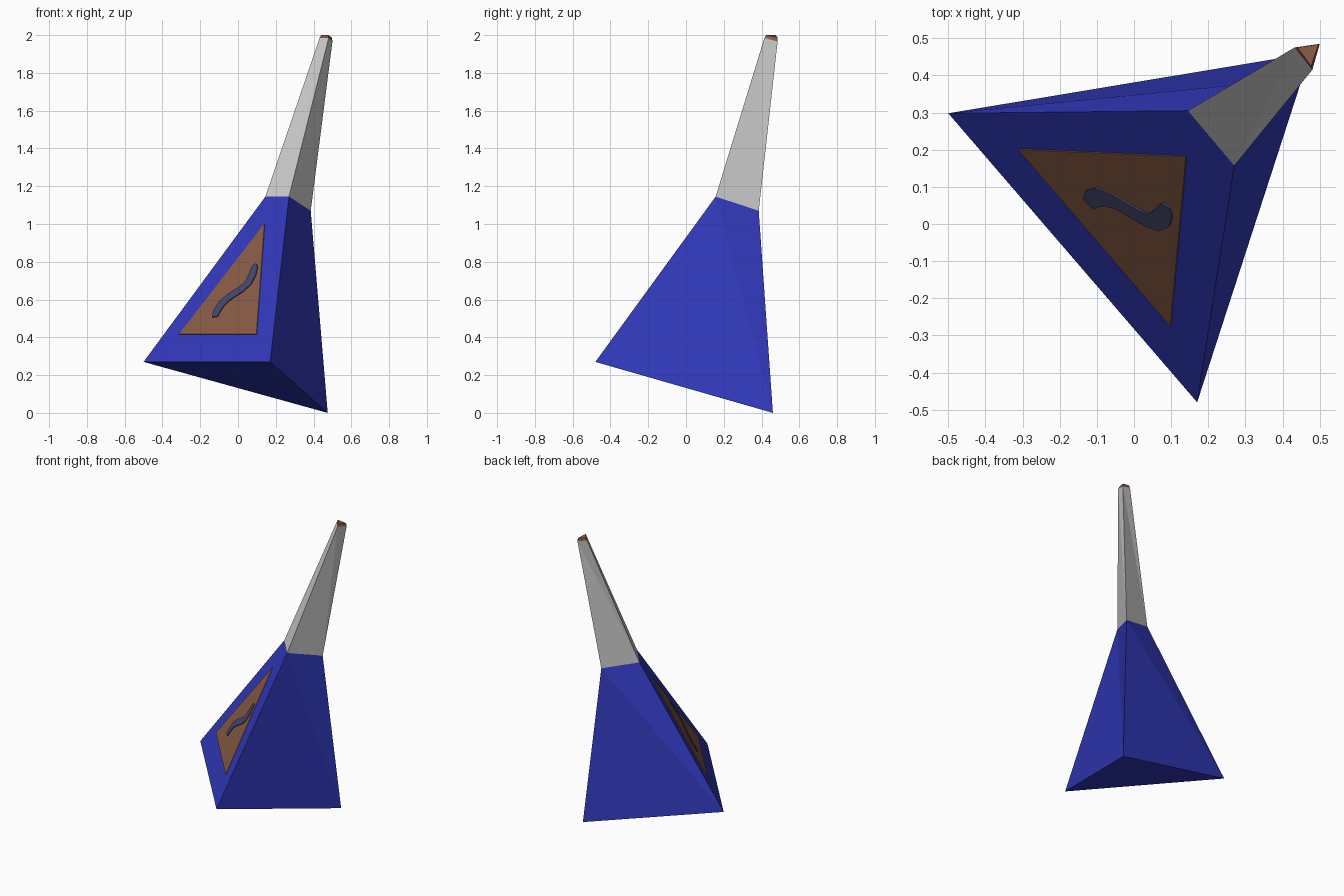
import bpy, bmesh
from mathutils import Vector

if "Cube" in bpy.data.objects:
    bpy.data.objects.remove(bpy.data.objects["Cube"])


def material(name, rgb):
    m = bpy.data.materials.new(name)
    lin = [(c / 255 / 12.92) if c < 11 else ((c / 255 + 0.055) / 1.055) ** 2.4 for c in rgb]
    m.diffuse_color = (*lin, 1)
    m.use_nodes = True
    m.node_tree.nodes["Principled BSDF"].inputs["Base Color"].default_value = m.diffuse_color
    return m


blue = material("royal blue", (50, 58, 190))
grey = material("light grey", (212, 212, 212))
brown = material("clay brown", (138, 92, 70))
slate = material("slate blue", (70, 73, 112))


def add_object(name, bm, mat):
    bmesh.ops.recalc_face_normals(bm, faces=bm.faces)
    me = bpy.data.meshes.new(name)
    bm.to_mesh(me)
    bm.free()
    me.materials.append(mat)
    ob = bpy.data.objects.new(name, me)
    bpy.context.collection.objects.link(ob)


def loft(name, low, high, mat):
    """Closed solid between two outlines with the same number of points."""
    bm = bmesh.new()
    lo = [bm.verts.new(p) for p in low]
    hi = [bm.verts.new(p) for p in high]
    n = len(lo)
    bm.faces.new(lo)
    bm.faces.new(hi)
    for i in range(n):
        j = (i + 1) % n
        bm.faces.new((lo[i], lo[j], hi[j]))
        bm.faces.new((lo[i], hi[j], hi[i]))
    add_object(name, bm, mat)


# Triangular sections, ordered so the third side closes from back to left
base = [(0.475, 0.46, 0.0), (-0.5, 0.298, 0.27), (0.17, -0.48, 0.27)]
base = [base[1], base[0], base[2]]
waist = [(0.145, 0.305, 1.145), (0.385, 0.385, 1.07), (0.27, 0.157, 1.145)]
neck = [(0.432, 0.475, 1.985), (0.5, 0.485, 1.966), (0.48, 0.415, 1.985)]
tip = [(0.440, 0.475, 2.0), (0.497, 0.484, 1.988), (0.477, 0.425, 2.0)]

loft("body", base, waist, blue)
loft("neck", waist, neck, grey)
loft("tip_cap", neck, tip, brown)

# Plane of the decorated front-left face
A, B, a = Vector(base[0]), Vector(base[2]), Vector(waist[0])
normal = (B - A).cross(a - A).normalized()


def on_face(x, z, lift=0.0):
    """Point of the decorated face seen at x, z from the front."""
    y = A.y - (normal.x * (x - A.x) + normal.z * (z - A.z)) / normal.y
    return Vector((x, y, z)) + normal * lift


# Label triangle
label = [(-0.31, 0.415), (0.10, 0.415), (0.142, 1.0)]
loft("label", [on_face(x, z, -0.002) for x, z in label],
     [on_face(x, z, 0.004) for x, z in label], brown)

# Wavy stroke: centre line with half width, swept across the label
path = [(-0.118, 0.505, 0.020), (-0.108, 0.535, 0.028), (-0.085, 0.572, 0.030),
        (-0.05, 0.605, 0.026), (-0.01, 0.632, 0.025), (0.03, 0.658, 0.026),
        (0.06, 0.688, 0.029), (0.080, 0.728, 0.030), (0.09, 0.765, 0.024),
        (0.091, 0.782, 0.012)]
pts = [on_face(x, z) for x, z, w in path]
left, right = [], []
for i, p in enumerate(pts):
    along = (pts[min(i + 1, len(pts) - 1)] - pts[max(i - 1, 0)]).normalized()
    side = normal.cross(along) * path[i][2]
    left.append(p + side)
    right.append(p - side)
outline = left + right[::-1]
loft("wavy_stroke", [p + normal * 0.002 for p in outline],
     [p + normal * 0.009 for p in outline], slate)
